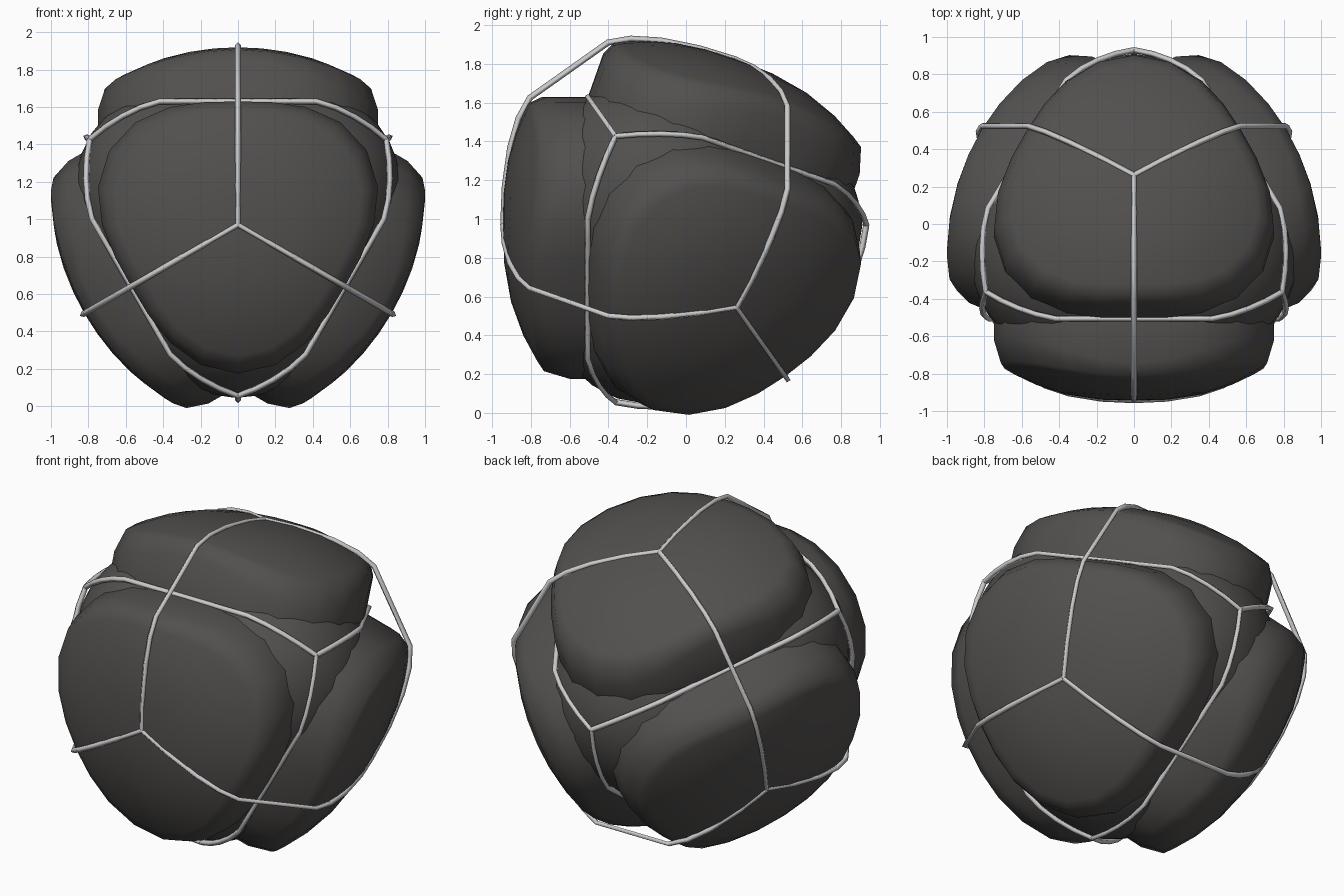
import bpy, bmesh, math
from mathutils import Vector

if "Cube" in bpy.data.objects:
    bpy.data.objects.remove(bpy.data.objects["Cube"])

C = Vector((0, -0.04, 0.97))
# four lobe axes (a tetrahedron); the notches between lobes sit on the opposite directions
h = math.sqrt(2) / 3
AXES = [Vector((0, -1, 0)), Vector((0, 1/3, 2*h)),
        Vector((math.sqrt(2/3), 1/3, -h)), Vector((-math.sqrt(2/3), 1/3, -h))]
NAMES = ["front", "top", "right", "left"]

dark = bpy.data.materials.new("dark_panel")
dark.diffuse_color = (0.085, 0.08, 0.077, 1)
dark.use_nodes = True
dark.node_tree.nodes["Principled BSDF"].inputs["Base Color"].default_value = dark.diffuse_color


def finish(bm, name, angle):
    bmesh.ops.recalc_face_normals(bm, faces=bm.faces)
    me = bpy.data.meshes.new(name)
    bm.to_mesh(me)
    bm.free()
    ob = bpy.data.objects.new(name, me)
    bpy.context.collection.objects.link(ob)
    me.materials.append(dark)
    bpy.ops.object.select_all(action='DESELECT')
    ob.select_set(True)
    bpy.context.view_layer.objects.active = ob
    bpy.ops.object.shade_smooth_by_angle(angle=math.radians(angle))


def section(t):
    # rounded triangle: three flats with soft corners
    return 0.727 - 0.068 * math.cos(3 * t)


def crown(r):
    return 0.905 - 0.43 * r ** 2.5


def lobe(i):
    a = AXES[i]
    b = AXES[(i + 1) % 4]
    u = (b - a * a.dot(b)).normalized()
    v = a.cross(u)
    n = 24
    bm = bmesh.new()
    rings = []
    # (scale, drop below crown or fixed height)
    prof = [(0.25, None), (0.5, None), (0.72, None), (0.88, None), (0.95, None),
            (1.0, -0.05), (1.0, 0.45), (0.97, 0.28), (0.7, 0.0)]
    for s, ht in prof:
        ring = []
        for k in range(n):
            t = 2 * math.pi * k / n
            r = section(t) * s
            z = crown(r) if ht is None else ht
            if ht is not None and ht < 0:   # rim rounds off more at the corners
                z = crown(r) + ht - 0.4 * (r - 0.659)
            ring.append(bm.verts.new(C + a * z + (u * math.cos(t) + v * math.sin(t)) * r))
        rings.append(ring)
    tip = bm.verts.new(C + a * crown(0))
    for k in range(n):
        bm.faces.new((tip, rings[0][k], rings[0][(k + 1) % n]))
        for r0, r1 in zip(rings, rings[1:]):
            bm.faces.new((r0[k], r1[k], r1[(k + 1) % n], r0[(k + 1) % n]))
    bm.faces.new(rings[-1])
    finish(bm, NAMES[i] + "_lobe", 50)


# core: a ball pulled out at the four notches
def core():
    bm = bmesh.new()
    bmesh.ops.create_icosphere(bm, subdivisions=4, radius=1)
    for w in bm.verts:
        d = w.co.normalized()
        q = min(d.angle(-a) for a in AXES) / math.radians(54.74)
        w.co = C + d * (0.95 - 0.2 * q ** 1.6)
    finish(bm, "core", 60)


def strip(name, pts):
    cu = bpy.data.curves.new(name, 'CURVE')
    cu.dimensions = '3D'
    cu.bevel_depth = 0.016
    cu.bevel_resolution = 0
    cu.use_fill_caps = True
    sp = cu.splines.new('POLY')
    sp.points.add(len(pts) - 1)
    for p, co in zip(sp.points, pts):
        p.co = (*co, 1)
    ob = bpy.data.objects.new(name, cu)
    bpy.context.collection.objects.link(ob)


def crown_path(p, q):
    # from the middle of lobe p to its rim facing lobe q
    f = (q - p * p.dot(q)).normalized()
    prof = [(0.902, 0), (0.894, 0.2), (0.866, 0.4), (0.823, 0.55), (0.765, 0.655)]
    return [C + p * z + f * r for z, r in prof]


for i in range(4):
    lobe(i)
core()

for i in range(4):
    for j in range(i + 1, 4):
        a, b = AXES[i], AXES[j]
        # outer strip: over one lobe crown, bridging the groove, over the next
        strip("outer_strip_%s_%s" % (NAMES[i], NAMES[j]),
              crown_path(a, b) + crown_path(b, a)[::-1])
        # groove strip: from notch to notch along the groove floor
        total = math.acos(-1 / 3)
        pts = []
        for k in range(17):
            t = k / 16
            d = (-a * math.sin((1 - t) * total) - b * math.sin(t * total)) / math.sin(total)
            q = 1 - abs(2 * t - 1)
            r = min(0.97 - 0.11 * q, 0.808 / math.cos((1 - q) * total / 2))
            pts.append(C + d * r)
        strip("groove_strip_%s_%s" % (NAMES[i], NAMES[j]), pts)
